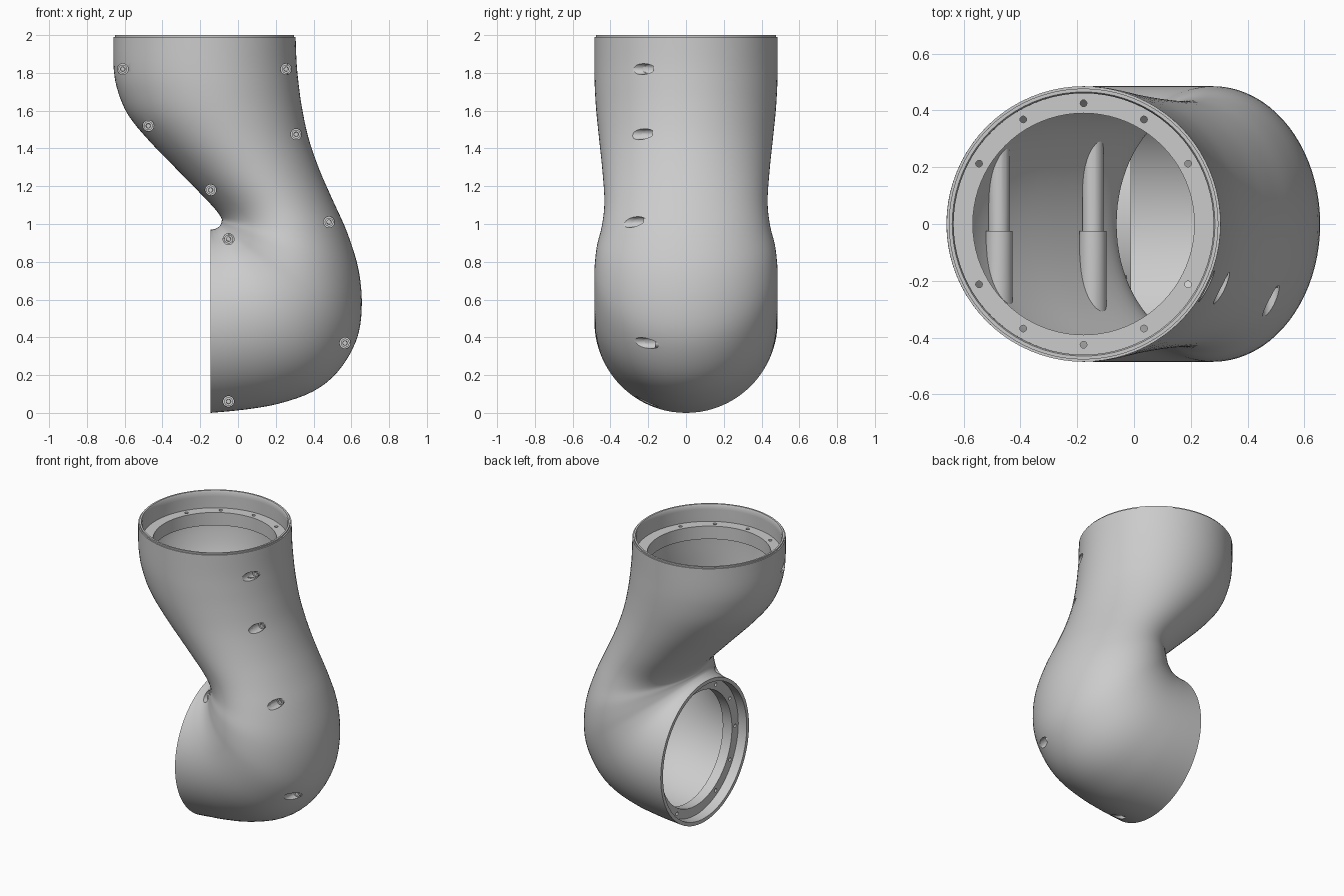
import bpy, bmesh, math
from mathutils import Vector, Matrix
from mathutils.bvhtree import BVHTree

if "Cube" in bpy.data.objects:
    bpy.data.objects.remove(bpy.data.objects["Cube"])

SEG, SUB, WALL = 80, 4, 0.025

# sections: inner silhouette point (x, z), outer silhouette point (x, z), half width in y
SECTIONS = [
    (-.66, 1.99, .305, 1.99, .485), (-.658, 1.82, .31, 1.86, .485),
    (-.635, 1.70, .32, 1.75, .483), (-.58, 1.575, .338, 1.62, .475),
    (-.47, 1.44, .372, 1.46, .46), (-.30, 1.265, .43, 1.29, .442),
    (-.14, 1.10, .50, 1.13, .432), (-.09, 1.035, .58, .95, .445),
    (-.088, 1.01, .64, .75, .472), (-.093, .995, .655, .55, .484),
    (-.10, .987, .625, .38, .485), (-.11, .98, .53, .22, .485),
    (-.12, .975, .40, .115, .485), (-.13, .972, .22, .05, .485),
    (-.137, .97, .04, .018, .485), (-.145, .97, -.145, 0, .485)]


def smooth_sections():
    """Catmull-Rom interpolation between the key sections."""
    out, last = [], len(SECTIONS) - 1
    for i in range(last):
        p = [SECTIONS[min(max(i + k, 0), last)] for k in (-1, 0, 1, 2)]
        for s in range(SUB):
            t = s / SUB
            out.append([.5 * (2 * b + (c - a) * t + (2 * a - 5 * b + 4 * c - d) * t * t
                              + (3 * b - a - 3 * c + d) * t ** 3) for a, b, c, d in zip(*p)])
    return out + [list(SECTIONS[-1])]


def section_ring(s, inset):
    a, b = Vector((s[0], 0, s[1])), Vector((s[2], 0, s[3]))
    mid, half = (a + b) / 2, (b - a) / 2
    half *= 1 - inset / half.length
    w = s[4] - inset
    return [mid + half * math.cos(q) + Vector((0, w * math.sin(q), 0))
            for q in (2 * math.pi * k / SEG for k in range(SEG))]


def loft(name, rings, loop=False):
    """Skin rings; either close into a loop or cap both ends."""
    bm = bmesh.new()
    vs = [[bm.verts.new(p) for p in r] for r in rings]
    n = len(vs[0])
    for i in range(len(vs) if loop else len(vs) - 1):
        r0, r1 = vs[i], vs[(i + 1) % len(vs)]
        for k in range(n):
            bm.faces.new((r0[k], r0[(k + 1) % n], r1[(k + 1) % n], r1[k]))
    if not loop:
        bm.faces.new(vs[0])
        bm.faces.new(vs[-1])
    bmesh.ops.recalc_face_normals(bm, faces=bm.faces)
    me = bpy.data.meshes.new(name)
    bm.to_mesh(me)
    bm.free()
    ob = bpy.data.objects.new(name, me)
    bpy.context.collection.objects.link(ob)
    return ob


def lathe(name, profile, matrix, n=24, loop=False):
    """Revolve (radius, height) points about the local z axis."""
    return loft(name, [[matrix @ Vector((r * math.cos(2 * math.pi * k / n),
                                         r * math.sin(2 * math.pi * k / n), h))
                        for k in range(n)] for r, h in profile], loop)


def boolean(ob, cutter, op):
    m = ob.modifiers.new(op, 'BOOLEAN')
    m.operation, m.object, m.solver = op, cutter, 'EXACT'
    bpy.context.view_layer.objects.active = ob
    bpy.ops.object.modifier_apply(modifier=m.name)


def smooth(ob, angle=35):
    bpy.ops.object.select_all(action='DESELECT')
    ob.select_set(True)
    bpy.context.view_layer.objects.active = ob
    bpy.ops.object.shade_smooth_by_angle(angle=math.radians(angle))


def join_as(name, obs):
    bpy.ops.object.select_all(action='DESELECT')
    for o in obs:
        o.select_set(True)
    bpy.context.view_layer.objects.active = obs[0]
    bpy.ops.object.join()
    obs[0].name = name
    return obs[0]


secs = smooth_sections()

# hollow elbow shell with a small stepped lip at the top opening
lip = section_ring(SECTIONS[0], .008)
lip_top = [p + Vector((0, 0, .01)) for p in lip]
inner_top = [p + Vector((0, 0, .01)) for p in section_ring(SECTIONS[0], .02)]
shell = loft("elbow_shell", [lip_top, lip] + [section_ring(s, 0) for s in secs]
             + [section_ring(s, WALL) for s in reversed(secs)] + [inner_top], loop=True)

# solid core used to trim the screw posts
core = loft("core_helper", [section_ring(s, .012) for s in secs])
core.hide_render = True

# mounting flanges with ten bolt holes each
top_frame = Matrix.Translation((-.1775, 0, 2))
side_frame = Matrix.Translation((-.145, 0, .485)) @ Matrix.Rotation(-math.pi / 2, 4, 'Y')
flanges = []
for name, frame, d0, d1 in (("top_flange", top_frame, .12, .21),
                            ("side_flange", side_frame, .065, .135)):
    f = lathe(name, [(.39, -d0), (.462, -d0), (.462, -d1), (.39, -d1)], frame, SEG, True)
    drills = []
    for k in range(12):
        if k % 6:
            q = k * math.pi / 6
            at = Matrix.Translation((.425 * math.cos(q), .425 * math.sin(q), 0))
            drills.append(lathe("drill", [(.012, -d1 - .02), (.012, -d0 + .02)], frame @ at, 12))
    drill = join_as("drill_helper", drills)
    boolean(f, drill, 'DIFFERENCE')
    bpy.data.objects.remove(drill)
    flanges.append(f)

# screw positions (x, z, has an interior post)
SCREWS = [(-.61, 1.82, 0), (-.475, 1.52, 1), (-.145, 1.18, 1), (-.05, .92, 0), (.255, 1.82, 0),
          (.308, 1.475, 1), (.482, 1.01, 1), (.567, .37, 1), (-.05, .06, 0)]
bvh = BVHTree.FromPolygons([v.co for v in shell.data.vertices],
                           [p.vertices for p in shell.data.polygons])
posts, bores, heads = [], [], []
for x, z, has_post in SCREWS:
    frame = Matrix.Translation((x, 0, z)) @ Matrix.Rotation(-math.pi / 2, 4, 'X')  # local z -> +y
    hit = bvh.ray_cast(Vector((x, -1, z)), Vector((0, 1, 0)))[0]
    floor = (hit.y if hit else -.22) + .08
    if has_post:
        p = lathe("post", [(.048, -.6), (.048, -.025), (.037, -.025), (.037, .6)], frame)
        boolean(p, core, 'INTERSECT')
        posts.append(p)
    bores.append(lathe("bore", [(.029, -.7), (.029, floor)], frame))
    heads.append(lathe("head", [(.023, floor + .01), (.023, floor - .025), (.012, floor - .025),
                                (.011, floor - .008)], frame))
bore = join_as("bore_helper", bores)
bore.hide_render = True

# countersink the screws into every part they pass through
post_obs = []
for i, p in enumerate(posts):
    p.name = f"screw_post_{i + 1}"
    post_obs.append(p)
for ob in [shell] + flanges + post_obs:
    boolean(ob, bore, 'DIFFERENCE')
    smooth(ob)
screws = join_as("screw_heads", heads)
smooth(screws)

for helper in (core, bore):
    bpy.data.objects.remove(helper)
